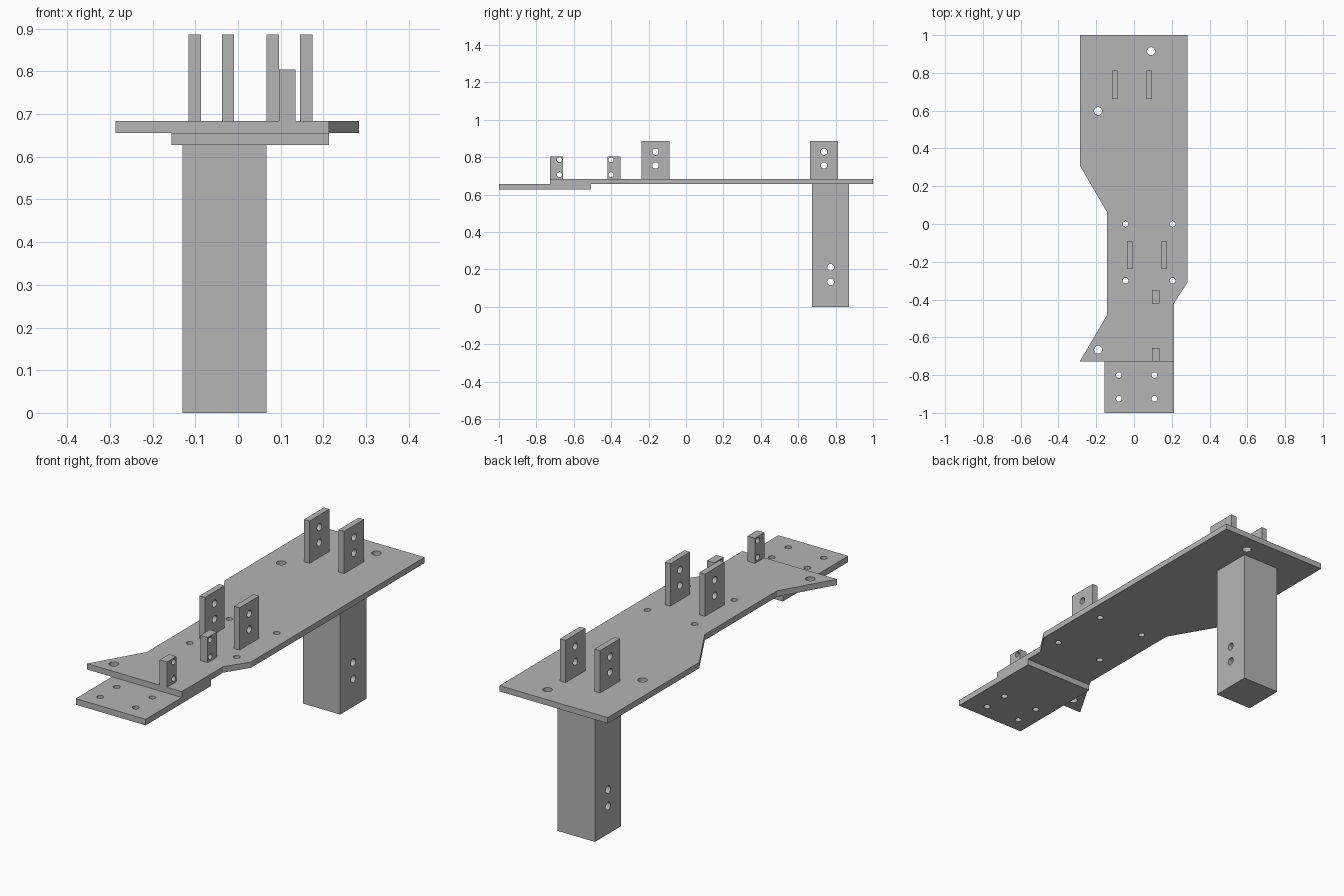
import bpy
import bmesh
from mathutils import Matrix, Vector
from math import pi, radians

if "Cube" in bpy.data.objects:
    bpy.data.objects.remove(bpy.data.objects["Cube"], do_unlink=True)

# One plain grey for the whole bracket
grey = bpy.data.materials.new("plain grey")
grey.use_nodes = True
colour = (0.46, 0.46, 0.46, 1)
grey.diffuse_color = colour
grey.node_tree.nodes["Principled BSDF"].inputs["Base Color"].default_value = colour

PLATE_LOW, PLATE_BOTTOM, PLATE_TOP = 0.627, 0.656, 0.684


def to_object(name, bm):
    bmesh.ops.recalc_face_normals(bm, faces=bm.faces)
    mesh = bpy.data.meshes.new(name)
    bm.to_mesh(mesh)
    bm.free()
    obj = bpy.data.objects.new(name, mesh)
    bpy.context.collection.objects.link(obj)
    return obj


def slab(name, outline, low, high):
    """Flat outline in x and y, extruded from low to high."""
    bm = bmesh.new()
    face = bm.faces.new([bm.verts.new((x, y, low)) for x, y in outline])
    grown = bmesh.ops.extrude_face_region(bm, geom=[face])["geom"]
    verts = [v for v in grown if isinstance(v, bmesh.types.BMVert)]
    bmesh.ops.translate(bm, verts=verts, vec=(0, 0, high - low))
    return to_object(name, bm)


def block(name, x0, x1, y0, y1, low, high):
    return slab(name, [(x0, y0), (x1, y0), (x1, y1), (x0, y1)], low, high)


def drill(obj, holes, axis):
    """Cut round holes, each (centre, radius), right through along an axis."""
    bm = bmesh.new()
    turn = Matrix.Rotation(pi / 2, 4, "Y") if axis == "X" else Matrix()
    for centre, radius in holes:
        bmesh.ops.create_cone(bm, cap_ends=True, segments=24, radius1=radius,
                              radius2=radius, depth=0.4 if axis == "X" else 0.1,
                              matrix=Matrix.Translation(Vector(centre)) @ turn)
    cutter = to_object("hole_cutter", bm)
    cutter.hide_render = True
    cut = obj.modifiers.new("holes", "BOOLEAN")
    cut.operation, cut.solver, cut.object = "DIFFERENCE", "EXACT", cutter
    bpy.context.view_layer.update()
    graph = bpy.context.evaluated_depsgraph_get()
    mesh = bpy.data.meshes.new_from_object(obj.evaluated_get(graph))
    obj.modifiers.clear()
    obj.data = mesh
    bpy.data.objects.remove(cutter, do_unlink=True)


def finish(obj):
    obj.data.materials.clear()
    obj.data.materials.append(grey)
    bpy.ops.object.select_all(action="DESELECT")
    obj.select_set(True)
    bpy.context.view_layer.objects.active = obj
    bpy.ops.object.shade_smooth_by_angle(angle=radians(30))


# Main plate with its notched outline
main = slab("main_plate", [
    (-0.287, 1), (-0.287, 0.31), (-0.143, 0.063), (-0.143, -0.482),
    (-0.287, -0.728), (0.213, -0.728), (0.213, -0.418), (0.284, -0.308),
    (0.284, 1)], PLATE_BOTTOM, PLATE_TOP)
large = [(0.09, 0.915), (-0.19, 0.598), (-0.19, -0.665)]
small = [(x, y) for x in (-0.045, 0.204) for y in (0, -0.3)]
drill(main, [((x, y, PLATE_TOP), 0.021) for x, y in large]
      + [((x, y, PLATE_TOP), 0.015) for x, y in small], "Z")
finish(main)

# Lower front plate, lapped under the main plate
lower = block("lower_front_plate", -0.156, 0.213, -1, -0.507, PLATE_LOW, PLATE_BOTTOM)
drill(lower, [((x, y, PLATE_LOW), 0.015)
              for x in (-0.08, 0.108) for y in (-0.8, -0.925)], "Z")
finish(lower)

# Support post
post = block("support_post", -0.13, 0.067, 0.674, 0.872, 0, PLATE_BOTTOM)
drill(post, [((-0.03, 0.773, z), 0.018) for z in (0.133, 0.211)], "X")
finish(post)

# Upright tabs: name, x start, thickness, y range, top, hole y, hole heights, radius
tall = (0.886, (0.755, 0.829), 0.017)
short = (0.804, (0.706, 0.786), 0.0135)
tabs = [
    ("back_right_tab", -0.116, 0.029, 0.663, 0.813, 0.738, tall),
    ("back_left_tab", 0.067, 0.029, 0.663, 0.813, 0.738, tall),
    ("middle_right_tab", -0.038, 0.029, -0.237, -0.089, -0.163, tall),
    ("middle_left_tab", 0.145, 0.029, -0.237, -0.089, -0.163, tall),
    ("small_back_tab", 0.096, 0.039, -0.421, -0.35, -0.401, short),
    ("small_front_tab", 0.096, 0.039, -0.728, -0.657, -0.677, short),
]
for name, x, thick, y0, y1, hole_y, (top, heights, radius) in tabs:
    tab = block(name, x, x + thick, y0, y1, PLATE_TOP, top)
    drill(tab, [((x, hole_y, z), radius) for z in heights], "X")
    finish(tab)
